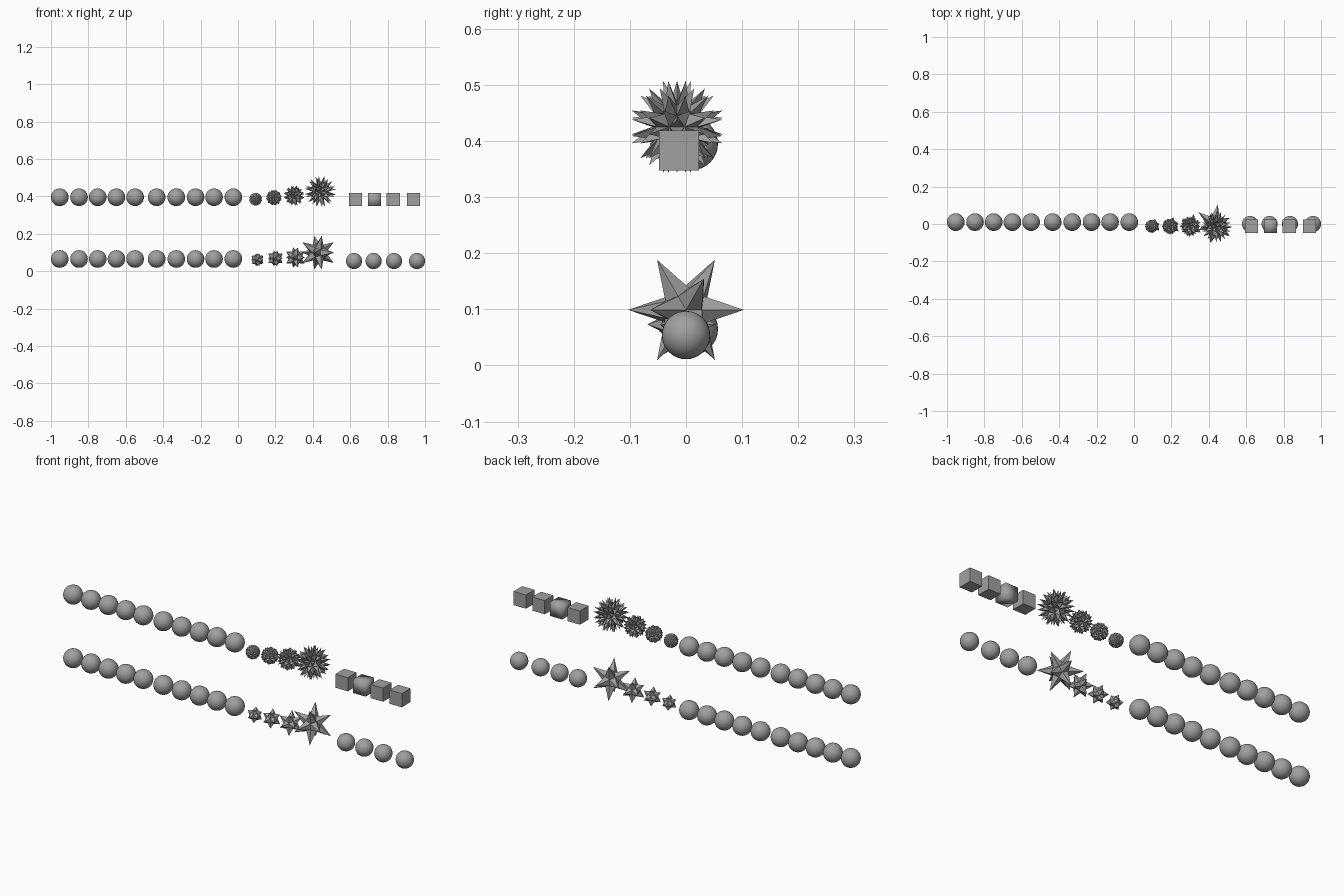
import bpy, bmesh
from math import radians
from mathutils import Matrix, Vector

cube = bpy.data.objects.get("Cube")
if cube:
    bpy.data.objects.remove(cube, do_unlink=True)

GREY = (0.35, 0.35, 0.35, 1)
grey = bpy.data.materials.new("mid_grey")
grey.use_nodes = True
grey.diffuse_color = GREY
grey.node_tree.nodes["Principled BSDF"].inputs["Base Color"].default_value = GREY


def add_object(name, bm, location, smooth=False):
    mesh = bpy.data.meshes.new(name)
    for face in bm.faces:
        face.smooth = smooth
    bm.to_mesh(mesh)
    bm.free()
    mesh.materials.append(grey)
    obj = bpy.data.objects.new(name, mesh)
    obj.location = location
    bpy.context.collection.objects.link(obj)


def ball(name, radius, location):
    bm = bmesh.new()
    bmesh.ops.create_uvsphere(bm, u_segments=32, v_segments=16, radius=radius)
    add_object(name, bm, location, smooth=True)


def box(name, size, location, smooth=False):
    bm = bmesh.new()
    bmesh.ops.create_cube(bm, size=size)
    add_object(name, bm, location, smooth)


def raise_spikes(bm, tip_radius):
    # Each face becomes a pyramid with its tip on the outer radius
    tips = bmesh.ops.poke(bm, faces=bm.faces[:])["verts"]
    for tip in tips:
        tip.co = tip.co.normalized() * tip_radius


def fine_star(name, core, tip_radius, location):
    # Triangular spikes on an 80-sided core
    bm = bmesh.new()
    bmesh.ops.create_icosphere(bm, subdivisions=2, radius=core)
    raise_spikes(bm, tip_radius)
    add_object(name, bm, location)


def coarse_star(name, core, tip_radius, location):
    # Five-sided spikes on a twelve-sided core, dual of an icosahedron
    ico = bmesh.new()
    bmesh.ops.create_icosphere(ico, subdivisions=1, radius=core)
    axis = max((f.calc_center_median() for f in ico.faces), key=lambda c: c.z)
    turn = axis.rotation_difference(Vector((1, 0, 0))).to_matrix()
    corner = max((turn @ v.co for v in ico.verts), key=lambda c: c.yz.length)
    spin = Matrix.Rotation(-Vector((1, 0)).angle_signed(corner.yz) * -1, 3, 'X')
    bm = bmesh.new()
    for v in ico.verts:
        for f in v.link_faces:
            bm.verts.new(f.calc_center_median().normalized() * core)
    bmesh.ops.remove_doubles(bm, verts=bm.verts[:], dist=core * 0.01)
    bmesh.ops.convex_hull(bm, input=bm.verts[:])
    bmesh.ops.dissolve_limit(bm, angle_limit=radians(5),
                             verts=bm.verts[:], edges=bm.edges[:])
    raise_spikes(bm, tip_radius)
    bmesh.ops.transform(bm, matrix=(spin @ turn).to_4x4(), verts=bm.verts[:])
    bmesh.ops.recalc_face_normals(bm, faces=bm.faces[:])
    ico.free()
    add_object(name, bm, location)


# Two long rows of balls
ROW_X = (-0.953, -0.85, -0.75, -0.65, -0.55, -0.435, -0.33, -0.227, -0.128, -0.025)
for label, z in (("upper", 0.395), ("lower", 0.065)):
    for i, x in enumerate(ROW_X, 1):
        ball(f"{label}_row_ball_{i}", 0.047, (x, 0.01, z))

# Upper spiky balls, growing along the row: core, tip, x, y, z
UPPER = ((0.033, 0.035, 0.094, -0.012, 0.385),
         (0.036, 0.043, 0.192, -0.012, 0.393),
         (0.038, 0.056, 0.3, -0.012, 0.404),
         (0.044, 0.086, 0.44, -0.016, 0.425))
for i, (core, tip, *place) in enumerate(UPPER, 1):
    fine_star(f"upper_star_{i}", core, tip, place)

# Lower stars, growing along the row
LOWER = ((0.026, 0.039, 0.104, -0.01, 0.061),
         (0.028, 0.048, 0.2, -0.01, 0.068),
         (0.032, 0.062, 0.307, -0.008, 0.073),
         (0.042, 0.105, 0.428, 0.0, 0.099))
for i, (core, tip, *place) in enumerate(LOWER, 1):
    coarse_star(f"lower_star_{i}", core, tip, place)

# Upper boxes, the second one softly shaded
for i, x in enumerate((0.628, 0.73, 0.83, 0.938), 1):
    box(f"upper_box_{i}", 0.071, (x, -0.0125, 0.383), smooth=(i == 2))

# Lower small balls
for i, x in enumerate((0.62, 0.725, 0.834, 0.957), 1):
    ball(f"lower_end_ball_{i}", 0.043, (x, 0.0, 0.054))
